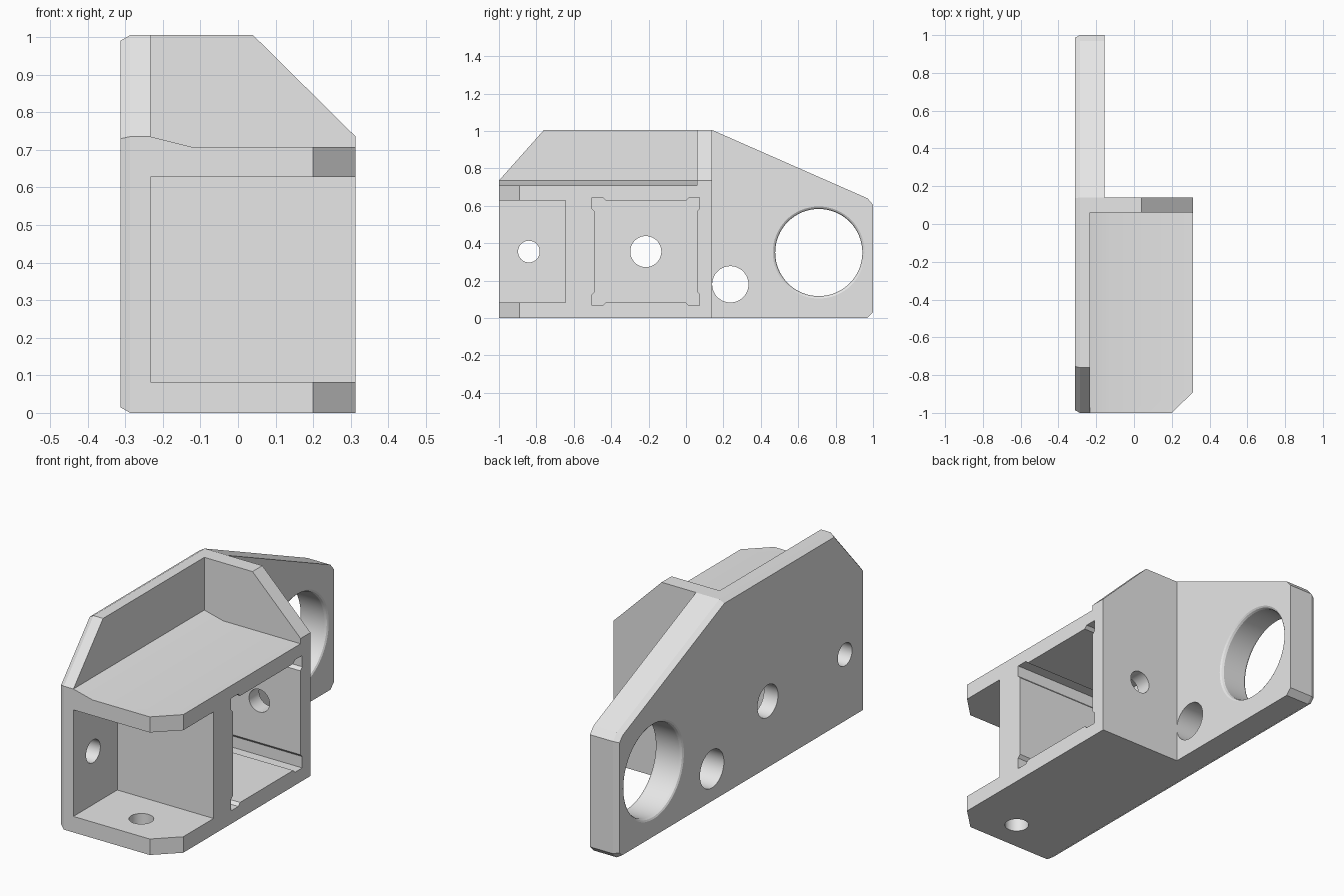
import bpy
import bmesh
import math
from mathutils import Matrix, Vector

if "Cube" in bpy.data.objects:
    bpy.data.objects.remove(bpy.data.objects["Cube"], do_unlink=True)

grey = bpy.data.materials.new("plain_grey")
grey.use_nodes = True
GREY = (0.8, 0.8, 0.8, 1)
grey.diffuse_color = GREY
grey.node_tree.nodes["Principled BSDF"].inputs["Base Color"].default_value = GREY

LEFT, RIGHT = -0.313, 0.313     # outer side faces
WALL = -0.233                   # inner face of the side plate
BACK = 0.14                     # rear face of the box
TOP = 1.005


def make_object(name, bm):
    bmesh.ops.recalc_face_normals(bm, faces=bm.faces)
    mesh = bpy.data.meshes.new(name)
    bm.to_mesh(mesh)
    bm.free()
    mesh.materials.append(grey)
    obj = bpy.data.objects.new(name, mesh)
    bpy.context.collection.objects.link(obj)
    return obj


def to_axis(axis, u, v, d):
    """Place profile point (u, v) at depth d along the axis."""
    return {"x": (d, u, v), "y": (u, d, v), "z": (u, v, d)}[axis]


def loft(name, axis, layers):
    """Solid through equal-sized profiles, given as (depth, points)."""
    bm = bmesh.new()
    rings = [[bm.verts.new(to_axis(axis, u, v, d)) for u, v in pts] for d, pts in layers]
    for a, b in zip(rings, rings[1:]):
        for i in range(len(a)):
            j = (i + 1) % len(a)
            bm.faces.new((a[i], a[j], b[j], b[i]))
    bm.faces.new(rings[0])
    bm.faces.new(rings[-1])
    return make_object(name, bm)


def prism(name, axis, pts, start, end):
    return loft(name, axis, [(start, pts), (end, pts)])


def rect(u0, u1, v0, v1):
    return [(u0, v0), (u1, v0), (u1, v1), (u0, v1)]


def circle(u, v, r, n=64):
    return [(u + r * math.cos(math.tau * i / n), v + r * math.sin(math.tau * i / n))
            for i in range(n)]


def inset(pts, d):
    """Offset a convex counter-clockwise outline inwards."""
    out = []
    for i, p in enumerate(pts):
        p = Vector(p)
        e1 = (p - Vector(pts[i - 1])).normalized()
        e2 = (Vector(pts[(i + 1) % len(pts)]) - p).normalized()
        n1, n2 = Vector((-e1.y, e1.x)), Vector((-e2.y, e2.x))
        out.append(tuple(p + (n1 + n2) * d / (1 + n1.dot(n2))))
    return out


def combine(target, tool, operation):
    mod = target.modifiers.new(operation.lower(), "BOOLEAN")
    mod.operation, mod.solver, mod.object = operation, "EXACT", tool
    bpy.context.view_layer.update()
    graph = bpy.context.evaluated_depsgraph_get()
    mesh = bpy.data.meshes.new_from_object(target.evaluated_get(graph))
    target.modifiers.clear()
    target.data = mesh
    bpy.data.objects.remove(tool, do_unlink=True)


# Side plate with a thin chamfer round its outer face
tail = [(0.97, 0), (1, 0.03), (1, 0.605), (0.97, 0.64), (BACK, TOP)]
outline = [(-1, 0)] + tail + [(-0.76, TOP), (-1, 0.735)]
bracket = loft("mounting_bracket", "x",
               [(LEFT, inset(outline, 0.015)), (-0.287, outline), (WALL, outline)])

# Thick tail, box body, shelf fillet and rear wall
plan = [(-0.26, -1), (0.2, -1), (RIGHT, -0.89), (RIGHT, BACK), (-0.26, BACK)]
fillet = [(-0.26, 0.68), (-0.125, 0.68), (-0.125, 0.708), (WALL, 0.735), (-0.26, 0.735)]
rear = [(-0.26, 0), (RIGHT, 0), (RIGHT, 0.735), (0.04, TOP), (-0.26, TOP)]
for part in (
    prism("tail", "x", [(0.1, 0)] + tail + [(0.1, TOP)], -0.26, -0.155),
    prism("box_body", "z", plan, 0, 0.708),
    prism("shelf_fillet", "y", fillet, -1, 0.1),
    prism("rear_wall", "y", rear, 0.06, BACK),
):
    if part.name == "tail":
        # keep the tail behind the rear wall
        for v in part.data.vertices:
            if v.co.y < BACK:
                v.co.y = BACK - 0.02
    combine(bracket, part, "UNION")

# Side window with relieved corners, built from one corner turned four times
corner = [(0.273, 0.215), (0.288, 0.23), (0.288, 0.288), (0.23, 0.288), (0.215, 0.273)]
centre = Vector((-0.215, 0.355))
window = [tuple(centre + Matrix.Rotation(k * math.pi / 2, 2) @ Vector(p))
          for k in range(4) for p in corner]

# Large tail hole with softened rims
big = [(d, circle(0.71, 0.35, r)) for d, r in
       ((-0.4, 0.246), (LEFT, 0.246), (-0.308, 0.238), (-0.298, 0.233),
        (-0.17, 0.233), (-0.16, 0.238), (-0.155, 0.246), (0, 0.246))]

for cutter in (
    prism("front_pocket", "x", rect(-1.1, -0.645, 0.082, 0.628), WALL, 0.5),
    prism("side_window", "x", window, WALL, 0.5),
    loft("tail_hole", "x", big),
    prism("small_tail_hole", "x", circle(0.237, 0.18, 0.097), -0.5, 0),
    prism("plate_hole", "x", circle(-0.215, 0.355, 0.083), -0.5, 0),
    prism("front_plate_hole", "x", circle(-0.84, 0.355, 0.058), -0.5, 0),
    prism("floor_hole", "z", circle(0.04, -0.84, 0.058), -0.1, 0.2),
    prism("rear_hole", "y", circle(0.08, 0.355, 0.058), 0, 0.3),
):
    combine(bracket, cutter, "DIFFERENCE")

bpy.ops.object.select_all(action="DESELECT")
bracket.select_set(True)
bpy.context.view_layer.objects.active = bracket
bpy.ops.object.shade_smooth_by_angle(angle=math.radians(20))
